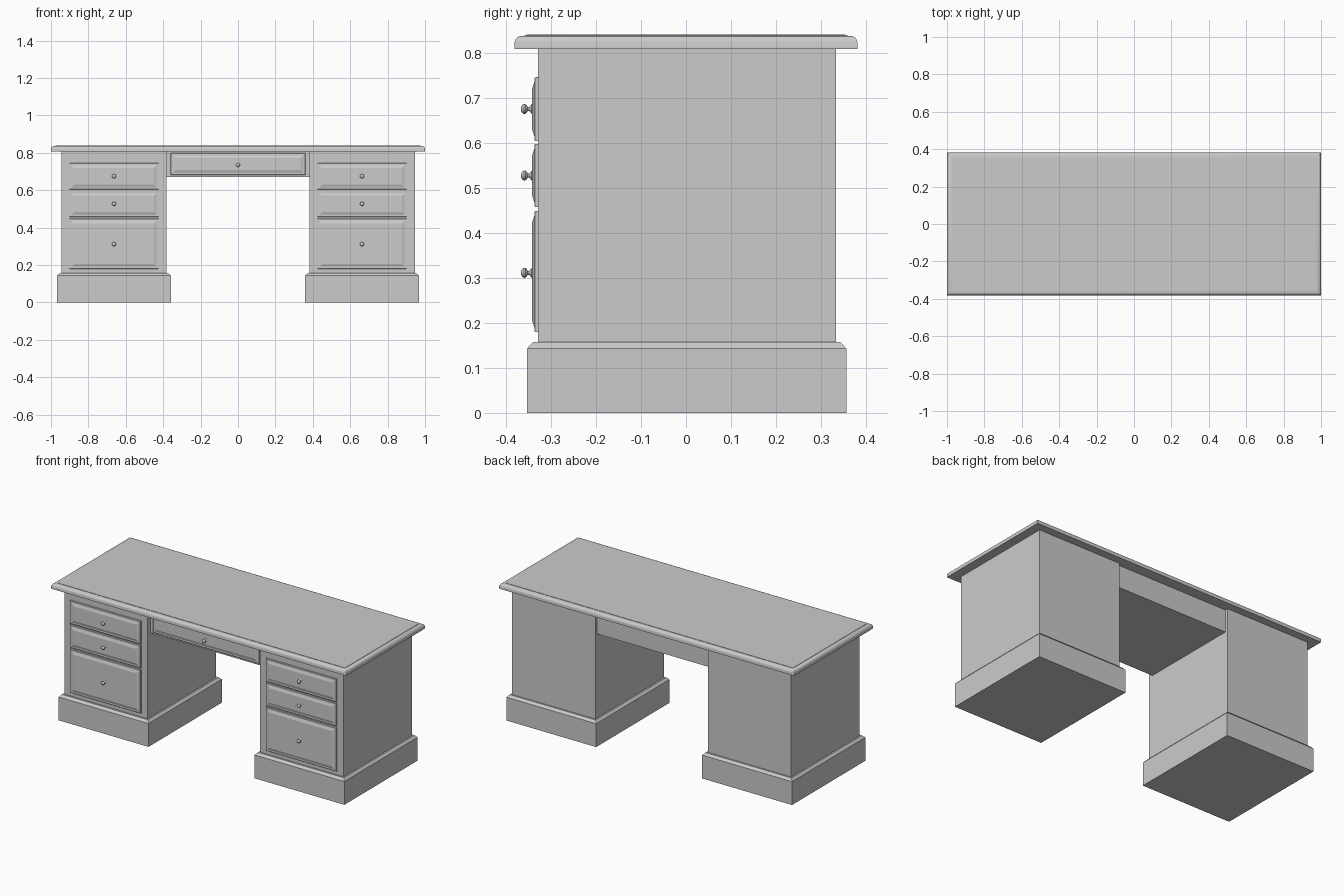
import bpy, bmesh, math

if "Cube" in bpy.data.objects:
    bpy.data.objects.remove(bpy.data.objects["Cube"])


def finish(name, bm, smooth=False):
    bmesh.ops.recalc_face_normals(bm, faces=bm.faces)
    mesh = bpy.data.meshes.new(name)
    bm.to_mesh(mesh)
    bm.free()
    ob = bpy.data.objects.new(name, mesh)
    bpy.context.collection.objects.link(ob)
    if smooth:
        bpy.ops.object.select_all(action='DESELECT')
        ob.select_set(True)
        bpy.context.view_layer.objects.active = ob
        bpy.ops.object.shade_smooth_by_angle(angle=math.radians(35))
    return ob


def moulded_block(name, u0, u1, v0, v1, profile, facing_front=False, smooth=False):
    """Stack rectangles (inset, height); height runs along z, or y for fronts."""
    bm = bmesh.new()
    rings = []
    for inset, h in profile:
        a, b, c, d = u0 + inset, u1 - inset, v0 + inset, v1 - inset
        ring = [(a, c), (b, c), (b, d), (a, d)]
        rings.append([bm.verts.new((u, h, v) if facing_front else (u, v, h)) for u, v in ring])
    for lo, hi in zip(rings, rings[1:]):
        for i in range(4):
            j = (i + 1) % 4
            bm.faces.new((lo[i], lo[j], hi[j], hi[i]))
    bm.faces.new(rings[0])
    bm.faces.new(rings[-1])
    return finish(name, bm, smooth)


def knob(name, x, y, z):
    """Turned knob pointing towards -y, starting at the drawer face."""
    profile = [(0.0105, 0), (0.0105, 0.002), (0.007, 0.004), (0.0045, 0.007), (0.0045, 0.010),
               (0.008, 0.012), (0.0108, 0.015), (0.0112, 0.018), (0.009, 0.022), (0.005, 0.0245)]
    n = 20
    bm = bmesh.new()
    rings = [[bm.verts.new((x + r * math.cos(2 * math.pi * k / n), y - d,
                            z + r * math.sin(2 * math.pi * k / n))) for k in range(n)]
             for r, d in profile]
    for lo, hi in zip(rings, rings[1:]):
        for i in range(n):
            j = (i + 1) % n
            bm.faces.new((lo[i], lo[j], hi[j], hi[i]))
    bm.faces.new(rings[0])
    bm.faces.new(rings[-1])
    finish(name, bm, True)


def drawer(name, x, half, z0, z1, y, knob_z):
    """Raised-panel drawer front with knob, fixed on a carcass at depth y."""
    panel = [(0, y + 0.004), (0, y - 0.006), (0.002, y - 0.008), (0.011, y - 0.008),
             (0.026, y - 0.013)]
    moulded_block(name + "_front", x - half, x + half, z0, z1, panel, facing_front=True)
    knob(name + "_knob", x, y - 0.0125, knob_z)


# Table top with rounded edge and a small raised field
moulded_block("table_top", -1, 1, -0.381, 0.381,
              [(0, 0.808), (0, 0.823), (0.002, 0.829), (0.006, 0.834), (0.012, 0.837),
               (0.027, 0.838), (0.027, 0.840)], smooth=True)

# Pedestals: carcass, plinth with chamfered top, three drawers
for side, s in (("left", -1), ("right", 1)):
    cx = s * 0.663
    moulded_block(side + "_pedestal", cx - 0.282, cx + 0.282, -0.329, 0.333,
                  [(0, 0.14), (0, 0.809)])
    moulded_block(side + "_plinth", cx - 0.304, cx + 0.304, -0.353, 0.356,
                  [(0, 0), (0, 0.143), (0.013, 0.157), (0.023, 0.157)])
    for row, z0, z1, kz in (("upper", 0.604, 0.745, 0.675), ("middle", 0.457, 0.597, 0.527),
                            ("lower", 0.180, 0.448, 0.311)):
        drawer(f"{side}_{row}_drawer", cx, 0.239, z0, z1, -0.329, kz)

# Centre drawer box spanning the knee space
moulded_block("centre_box", -0.383, 0.383, -0.300, 0.315, [(0, 0.671), (0, 0.809)])
drawer("centre_drawer", 0, 0.360, 0.682, 0.798, -0.300, 0.735)
